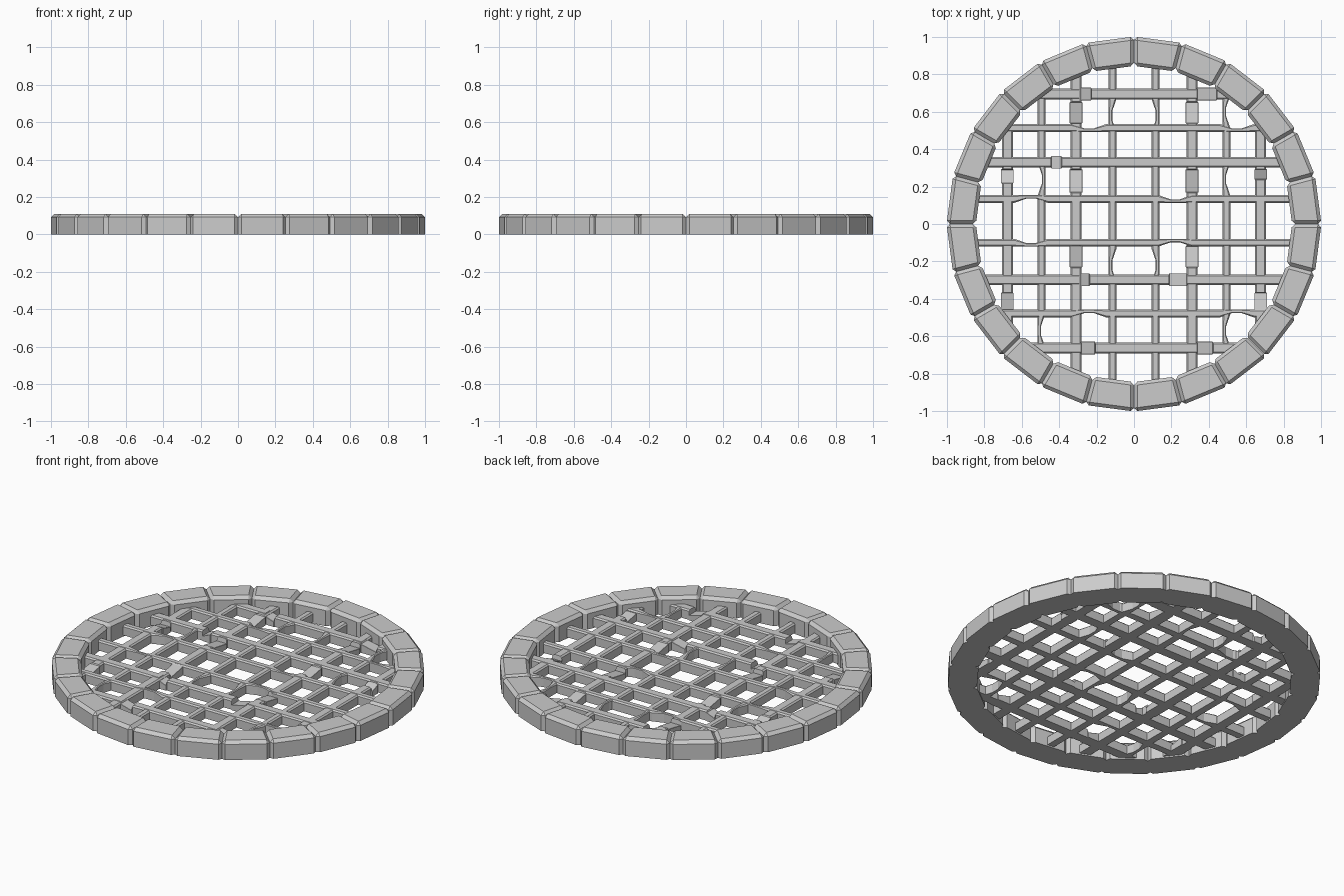
import bpy, bmesh, math
from mathutils import Matrix

if "Cube" in bpy.data.objects:
    bpy.data.objects.remove(bpy.data.objects["Cube"])


def add_object(name, bm):
    bmesh.ops.recalc_face_normals(bm, faces=bm.faces[:])
    me = bpy.data.meshes.new(name)
    bm.to_mesh(me)
    bm.free()
    ob = bpy.data.objects.new(name, me)
    bpy.context.collection.objects.link(ob)
    return ob


# Stone rim: 24 wedge blocks, bevelled everywhere but underneath
COUNT, OUTER, INNER, HEIGHT = 24, 1.002, 0.845, 0.11
block = bmesh.new()
half = math.pi / COUNT
plan = [(r * math.cos(a), r * math.sin(a))
        for r, a in ((INNER, -half), (OUTER, -half), (OUTER, half), (INNER, half))]
low = [block.verts.new((x, y, 0)) for x, y in plan]
top = [block.verts.new((x, y, HEIGHT)) for x, y in plan]
block.faces.new(low[::-1])
block.faces.new(top)
for i in range(4):
    j = (i + 1) % 4
    block.faces.new((low[i], low[j], top[j], top[i]))
bmesh.ops.bevel(block, geom=[e for e in block.edges if max(v.co.z for v in e.verts) > 0.05],
                offset=0.018, segments=1, affect='EDGES')
base = add_object("rim_block", block)
for i in range(COUNT):
    ob = base if i == 0 else base.copy()
    ob.name = f"rim_block_{i + 1}"
    ob.matrix_world = Matrix.Rotation((2 * i + 1) * half, 4, 'Z')
    if i:
        bpy.context.collection.objects.link(ob)


# Grate bar: chamfered section lofted along its length, with chipped tops and side dents
def bar(name, along_x, pos, w, ztop, chips=(), dents=()):
    end = math.sqrt(0.87 ** 2 - pos ** 2)
    st = [(-end, w, w, ztop, 0.008), (end, w, w, ztop, 0.008)]
    for a, b, falling in chips:
        z0, z1 = (0.058, 0.038) if falling else (0.038, 0.058)
        st += [(a - 0.004, w, w, ztop, 0.008), (a, 0.034, 0.034, z0, 0.001),
               (b, 0.034, 0.034, z1, 0.001), (b + 0.004, w, w, ztop, 0.008)]
    for c, side in dents:
        l, r = (-0.002, w) if side < 0 else (w, -0.002)
        st += [(c - 0.09, w, w, ztop, 0.008), (c - 0.025, l, r, ztop, 0.004),
               (c + 0.025, l, r, ztop, 0.004), (c + 0.09, w, w, ztop, 0.008)]
    bm = bmesh.new()
    rings = []
    for t, l, r, z, ch in sorted(st):
        section = [(-l, 0.008), (-l, z - ch), (-l + ch, z), (r - ch, z), (r, z - ch), (r, 0.008)]
        rings.append([bm.verts.new((t, pos + s, h) if along_x else (pos + s, t, h))
                      for s, h in section])
    for a, b in zip(rings, rings[1:]):
        for i in range(6):
            j = (i + 1) % 6
            bm.faces.new((a[i], a[j], b[j], b[i]))
    bm.faces.new(rings[0])
    bm.faces.new(rings[-1][::-1])
    add_object(name, bm)


WIDE, THIN = 0.029, 0.021

# Bars running left to right: position, half width, chips, dents
rows = [
    (0.695, WIDE, [(-0.29, -0.23, True), (0.34, 0.44, True)], []),
    (0.513, THIN, [], [(-0.24, 1), (0.55, 1)]),
    (0.33, WIDE, [(-0.44, -0.39, False)], []),
    (0.134, THIN, [], [(-0.55, -1), (0.22, 1)]),
    (-0.10, THIN, [], [(-0.55, 1), (0.22, -1)]),
    (-0.298, WIDE, [(-0.29, -0.24, True), (0.19, 0.28, False)], []),
    (-0.478, THIN, [], [(-0.24, -1), (0.55, -1)]),
    (-0.663, WIDE, [(-0.28, -0.21, True), (0.34, 0.42, True)], []),
]
for n, (p, w, chips, dents) in enumerate(rows):
    bar(f"grate_row_{n + 1}", True, p, w, 0.066, chips, dents)

# Bars running front to back
columns = [
    (-0.677, WIDE, [(-0.48, -0.37, False), (0.22, 0.29, True)], []),
    (-0.495, THIN, [], [(0.24, -1), (-0.57, 1)]),
    (-0.31, WIDE, [(-0.23, -0.12, False), (0.17, 0.29, True), (0.54, 0.65, False)], []),
    (-0.114, THIN, [], [(-0.22, 1), (0.58, 1)]),
    (0.114, THIN, [], [(-0.22, -1), (0.58, -1)]),
    (0.31, WIDE, [(-0.23, -0.12, True), (0.17, 0.29, False), (0.54, 0.65, True)], []),
    (0.495, THIN, [], [(0.24, 1), (-0.57, 1), (0.6, 1)]),
    (0.677, WIDE, [(-0.48, -0.37, True), (0.24, 0.29, False)], []),
]
for n, (p, w, chips, dents) in enumerate(columns):
    bar(f"grate_column_{n + 1}", False, p, w, 0.064, chips, dents)
